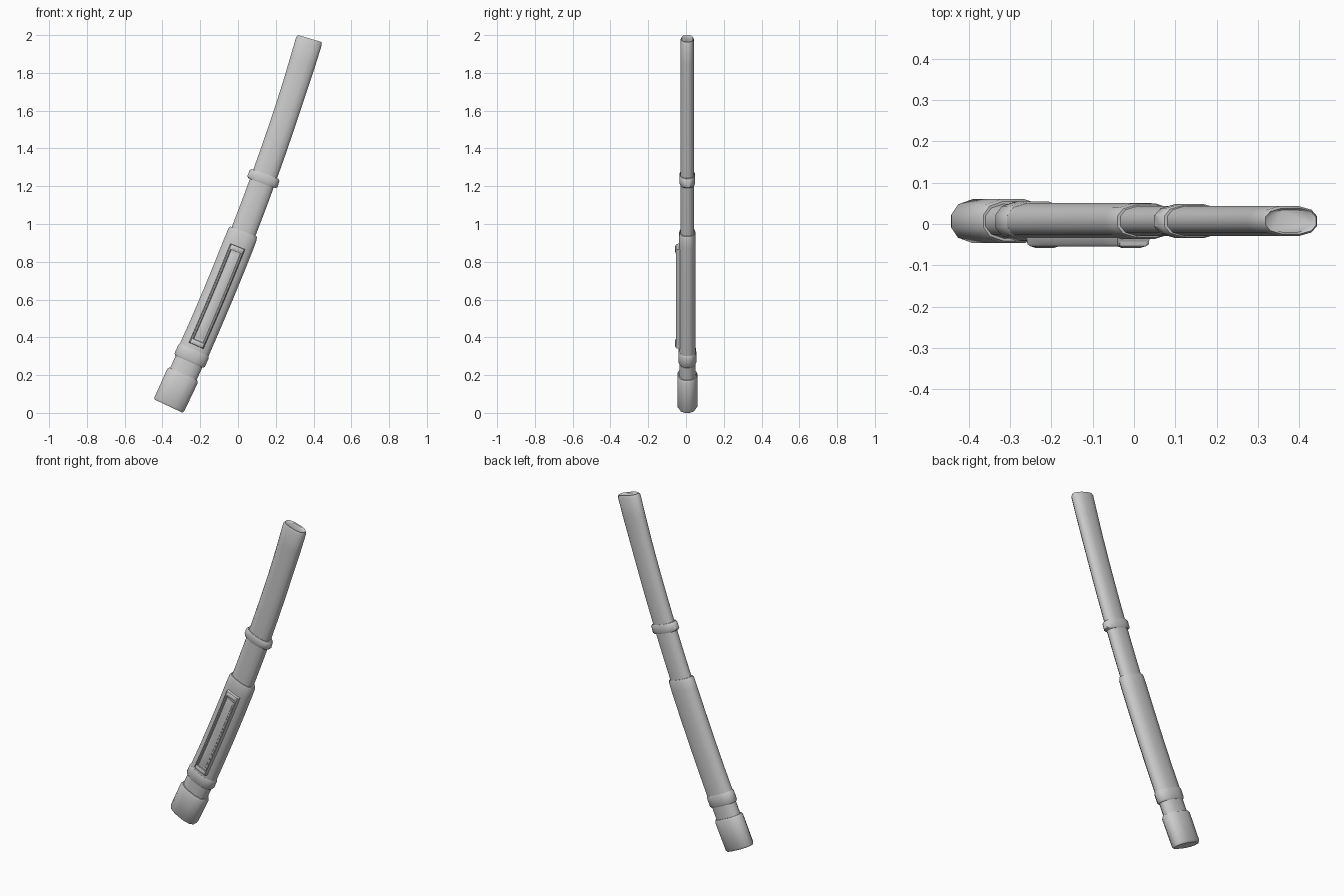
import bpy, bmesh, math
from mathutils import Vector

if "Cube" in bpy.data.objects:
    bpy.data.objects.remove(bpy.data.objects["Cube"])

YC = 0.007  # depth centre of the body


def spine(z):
    """Centre point and in-plane side direction of the bent axis."""
    slope = 0.475 - 0.09 * z
    t = Vector((slope, 0, 1)).normalized()
    return Vector((-0.385 + 0.475 * z - 0.045 * z * z, 0, z)), Vector((t.z, 0, -t.x))


def skin(name, loops):
    """Bridge closed loops of points and cap both ends."""
    bm = bmesh.new()
    rings = [[bm.verts.new(p) for p in lp] for lp in loops]
    n = len(rings[0])
    for r, s in zip(rings, rings[1:]):
        for i in range(n):
            bm.faces.new((r[i], r[(i + 1) % n], s[(i + 1) % n], s[i]))
    bm.faces.new(rings[0][::-1])
    bm.faces.new(rings[-1])
    bmesh.ops.recalc_face_normals(bm, faces=bm.faces)
    me = bpy.data.meshes.new(name)
    bm.to_mesh(me)
    bm.free()
    ob = bpy.data.objects.new(name, me)
    bpy.context.collection.objects.link(ob)
    bpy.ops.object.select_all(action='DESELECT')
    ob.select_set(True)
    bpy.context.view_layer.objects.active = ob
    bpy.ops.object.shade_smooth_by_angle(angle=math.radians(43))
    return ob


# Twelve-sided flattened cross-section
quarter = [(1, 0.32), (0.8, 0.76), (0.36, 1)]
SECTION = (quarter + [(-x, y) for x, y in quarter[::-1]]
           + [(-x, -y) for x, y in quarter] + [(x, -y) for x, y in quarter[::-1]])


def tube(name, stations):
    loops = []
    for z, a, b in stations:
        c, side = spine(z)
        loops.append([c + side * (x * a) + Vector((0, YC + y * b, 0)) for x, y in SECTION])
    return skin(name, loops)


# Body parts: (height, half width, half depth)
tube("pommel", [(0.036, 0.083, 0.045), (0.046, 0.087, 0.053), (0.195, 0.089, 0.053),
                (0.206, 0.083, 0.048)])
tube("neck", [(0.19, 0.077, 0.042), (0.30, 0.077, 0.042)])
tube("grip_collar", [(0.272, 0.081, 0.043), (0.28, 0.088, 0.048), (0.325, 0.088, 0.047),
                     (0.334, 0.083, 0.044)])
tube("grip", [(0.32, 0.083, 0.0435)]
     + [(z, 0.082, 0.0435) for z in (0.47, 0.62, 0.77, 0.90)]
     + [(0.945, 0.081, 0.043), (0.96, 0.075, 0.039)])
tube("upper_shaft", [(z, 0.067, 0.036) for z in (0.94, 1.05, 1.15, 1.26, 1.38, 1.5, 1.62)]
     + [(1.74, 0.068, 0.036), (1.86, 0.070, 0.036), (1.968, 0.071, 0.036),
        (1.982, 0.064, 0.031), (1.977, 0.056, 0.027)])
tube("ring", [(1.216, 0.075, 0.038), (1.223, 0.085, 0.041), (1.256, 0.084, 0.041),
              (1.265, 0.075, 0.038)])


def panel_loop(z0, z1, half, y, n=6):
    """Rectangle following the bend on the front of the grip."""
    zs = [z0 + (z1 - z0) * i / n for i in range(n + 1)]
    out = []
    for sgn, seq in ((-1, zs), (1, zs[::-1])):
        for z in seq:
            c, side = spine(z)
            out.append(c + side * (sgn * half) + Vector((0, y, 0)))
    return out


# Raised front frame with sunken middle and inlay strip
skin("front_frame", [panel_loop(0.355, 0.882, 0.042, -0.030), panel_loop(0.358, 0.879, 0.041, -0.049),
                     panel_loop(0.364, 0.873, 0.036, -0.054), panel_loop(0.376, 0.861, 0.030, -0.054),
                     panel_loop(0.382, 0.855, 0.026, -0.045)])
skin("inlay_strip", [panel_loop(0.395, 0.842, 0.020, -0.040), panel_loop(0.395, 0.842, 0.020, -0.047),
                     panel_loop(0.400, 0.837, 0.015, -0.049)])

# End stops of the frame
for name, z0, z1 in (("lower_stop", 0.357, 0.380), ("upper_stop", 0.855, 0.880)):
    skin(name, [panel_loop(z0, z1, 0.036, -0.040, 1), panel_loop(z0, z1, 0.034, -0.053, 1),
                panel_loop(z0 + 0.006, z1 - 0.006, 0.022, -0.058, 1)])
